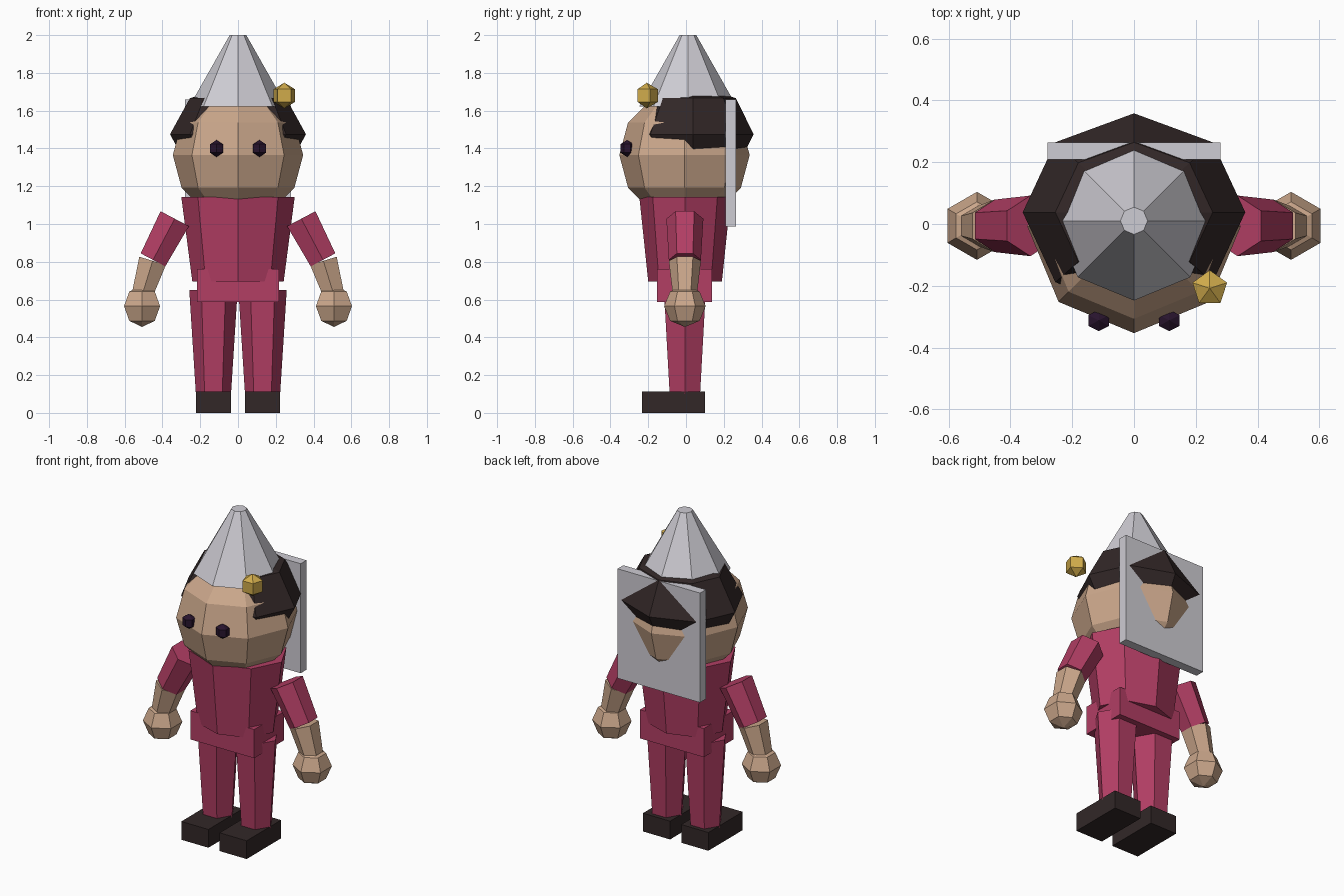
import bpy, bmesh, math
from mathutils import Matrix, Vector

cube = bpy.data.objects.get("Cube")
if cube:
    bpy.data.objects.remove(cube, do_unlink=True)


def material(name, rgb):
    linear = [((c / 255 + 0.055) / 1.055) ** 2.4 for c in rgb]
    mat = bpy.data.materials.new(name)
    mat.use_nodes = True
    mat.diffuse_color = (*linear, 1)
    mat.node_tree.nodes["Principled BSDF"].inputs["Base Color"].default_value = (*linear, 1)
    return mat


crimson = material("crimson_cloth", (178, 62, 100))
skin = material("skin", (203, 167, 139))
dark = material("dark_brown", (50, 39, 39))
grey = material("pale_grey", (206, 204, 211))
gold = material("gold", (208, 171, 75))
eye_dark = material("eye_dark", (40, 20, 45))


def finish(name, bm, mat):
    mesh = bpy.data.meshes.new(name)
    bmesh.ops.recalc_face_normals(bm, faces=bm.faces)
    bm.to_mesh(mesh)
    bm.free()
    mesh.materials.append(mat)
    obj = bpy.data.objects.new(name, mesh)
    bpy.context.collection.objects.link(obj)
    return obj


def box(name, low, high, mat):
    low, high = Vector(low), Vector(high)
    bm = bmesh.new()
    place = Matrix.Translation((low + high) / 2) @ Matrix.Diagonal((*(high - low), 1))
    bmesh.ops.create_cube(bm, size=1, matrix=place)
    return finish(name, bm, mat)


def ball(name, centre, radii, segments, rings, mat):
    bm = bmesh.new()
    place = Matrix.Translation(centre) @ Matrix.Diagonal((*radii, 1))
    bmesh.ops.create_uvsphere(bm, u_segments=segments, v_segments=rings, radius=1, matrix=place)
    return finish(name, bm, mat)


def limb(name, start, end, r_start, r_end, sides, mat, turn=0, wide=1):
    """Tapered prism between two points in a plane of constant y."""
    start, end = Vector(start), Vector(end)
    axis = end - start
    tilt = Matrix.Rotation(math.atan2(axis.x, axis.z), 4, 'Y')
    place = (Matrix.Translation((start + end) / 2) @ tilt
             @ Matrix.Diagonal((wide, 1, 1, 1)) @ Matrix.Rotation(turn, 4, 'Z'))
    bm = bmesh.new()
    bmesh.ops.create_cone(bm, cap_ends=True, segments=sides, radius1=r_start,
                          radius2=r_end, depth=axis.length, matrix=place)
    return finish(name, bm, mat)


# Torso and hips
limb("torso", (0, -0.005, 0.695), (0, -0.005, 1.143), 0.195, 0.242, 8, crimson, wide=1.24)
box("hips", (-0.217, -0.153, 0.587), (0.217, 0.137, 0.763), crimson)

# Head, hair and hat
ball("head", (0, -0.008, 1.365), (0.345, 0.345, 0.345), 8, 6, skin)
ball("hair", (0, 0.038, 1.475), (0.36, 0.32, 0.27), 8, 4, dark)
limb("hat", (0, 0.008, 1.622), (0, 0.013, 2.0), 0.258, 0.044, 8, grey)
ball("hat_bobble", (0.245, -0.208, 1.68), (0.068, 0.068, 0.068), 5, 3, gold)

# Flat panel behind the head
box("back_panel", (-0.28, 0.208, 0.988), (0.28, 0.264, 1.66), grey)

# Paired parts
for side, s in (("left", 1), ("right", -1)):
    ball(side + "_eye", (s * 0.114, -0.312, 1.4), (0.045, 0.04, 0.045), 6, 3, eye_dark)
    limb(side + "_upper_arm", (s * 0.335, -0.006, 1.028), (s * 0.45, -0.006, 0.81),
         0.098, 0.085, 6, crimson)
    limb(side + "_forearm", (s * 0.452, -0.006, 0.805), (s * 0.512, -0.006, 0.61),
         0.085, 0.062, 6, skin)
    ball(side + "_hand", (s * 0.508, -0.006, 0.565), (0.11, 0.11, 0.11), 6, 4, skin)
    limb(side + "_leg", (s * 0.13, -0.006, 0.1), (s * 0.13, -0.006, 0.65),
         0.093, 0.128, 6, crimson, turn=math.pi / 2)
    box(side + "_shoe", (s * 0.13 - 0.092, -0.233, 0), (s * 0.13 + 0.092, 0.1, 0.112), dark)
